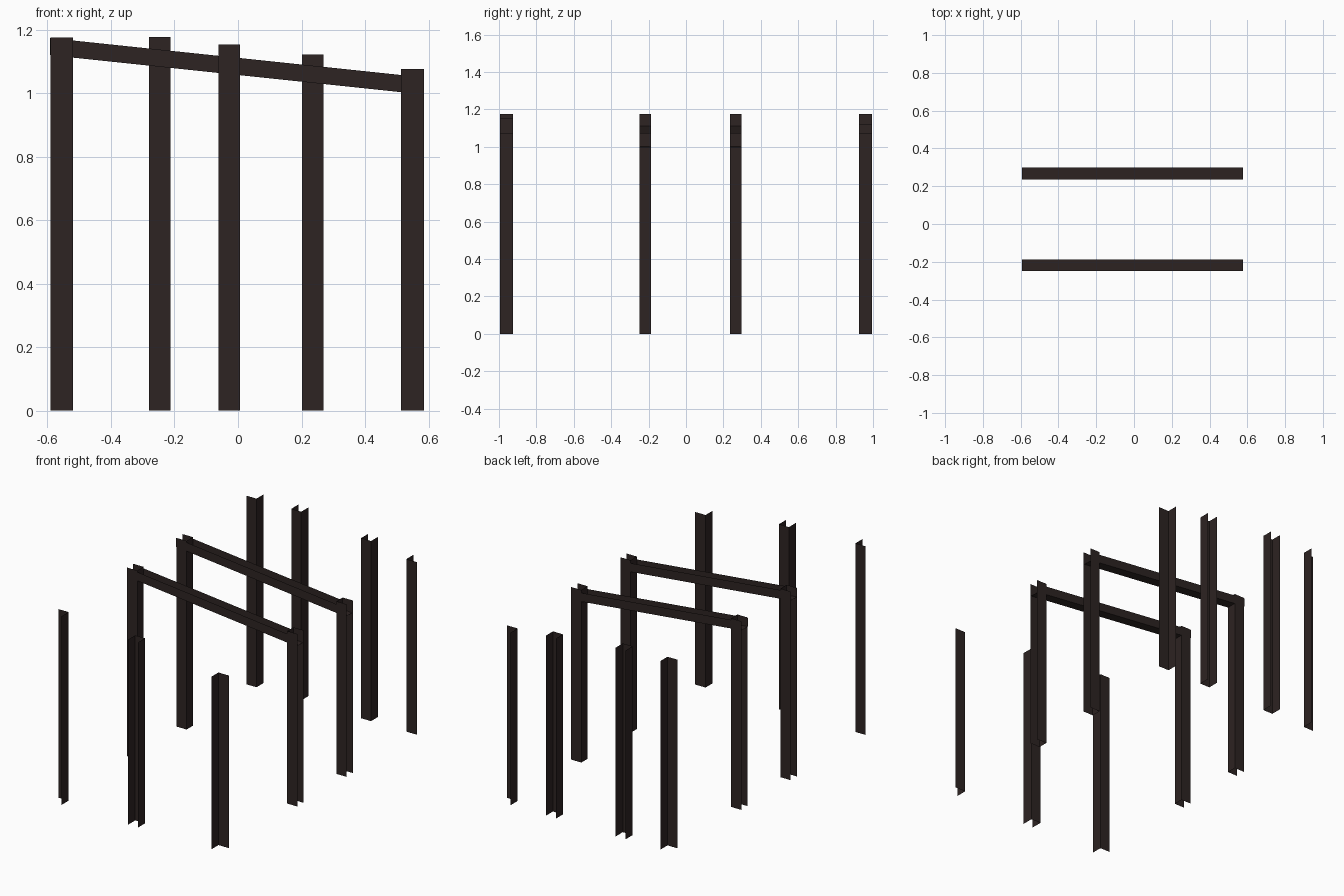
import bpy
from mathutils import Vector

if "Cube" in bpy.data.objects:
    bpy.data.objects.remove(bpy.data.objects["Cube"])

steel = bpy.data.materials.new("dark_brown_steel")
steel.diffuse_color = (0.026, 0.017, 0.016, 1)
steel.use_nodes = True
steel.node_tree.nodes["Principled BSDF"].inputs["Base Color"].default_value = steel.diffuse_color


def sheet(name, start, end):
    """Open thin-sheet section swept between two matching outlines."""
    n = len(start)
    faces = [(i, i + 1, n + i + 1, n + i) for i in range(n - 1)]
    me = bpy.data.meshes.new(name)
    me.from_pydata([Vector(p) for p in start + end], [], faces)
    me.materials.append(steel)
    ob = bpy.data.objects.new(name, me)
    bpy.context.collection.objects.link(ob)
    return ob


def column(name, outline, height):
    sheet(name, [(x, y, 0) for x, y in outline],
          [(x, y, height) for x, y in outline])


def channel_x(inner, outer, y0, y1):
    """Channel with its web on the inner x side."""
    return [(outer, y0), (inner, y0), (inner, y1), (outer, y1)]


def channel_y(inner, outer, x0, x1):
    """Channel with its web on the inner y side."""
    return [(x0, outer), (x0, inner), (x1, inner), (x1, outer)]


# corner angle posts, vertex pointing inwards
for sy, label in ((-1, "front"), (1, "back")):
    for inner, outer, h, side in ((-0.52, -0.59, 1.175, "left"),
                                  (0.513, 0.585, 1.075, "right")):
        column(f"{label}_{side}_corner_post",
               [(outer, sy * 0.925), (inner, sy * 0.925), (inner, sy * 0.995)], h)

# end wall posts, channels opening outwards
column("front_middle_post", channel_y(-0.925, -0.995, -0.061, 0.007), 1.153)
column("back_left_post", channel_y(0.925, 0.995, -0.28, -0.212), 1.176)
column("back_right_post", channel_y(0.925, 0.995, 0.201, 0.269), 1.122)

# two portal frames: channel posts and a sloping channel rafter
for label, y0, y1 in (("front", -0.248, -0.187), ("back", 0.236, 0.298)):
    column(f"{label}_frame_left_post", channel_x(-0.52, -0.59, y0, y1), 1.175)
    column(f"{label}_frame_right_post", channel_x(0.513, 0.583, y0, y1), 1.075)
    ends = []
    for x, top in ((-0.592, 1.173), (0.577, 1.05)):
        low = top - 0.054
        ends.append([(x, y0, top), (x, y0, low), (x, y1, low), (x, y1, top)])
    sheet(f"{label}_frame_rafter", *ends)
